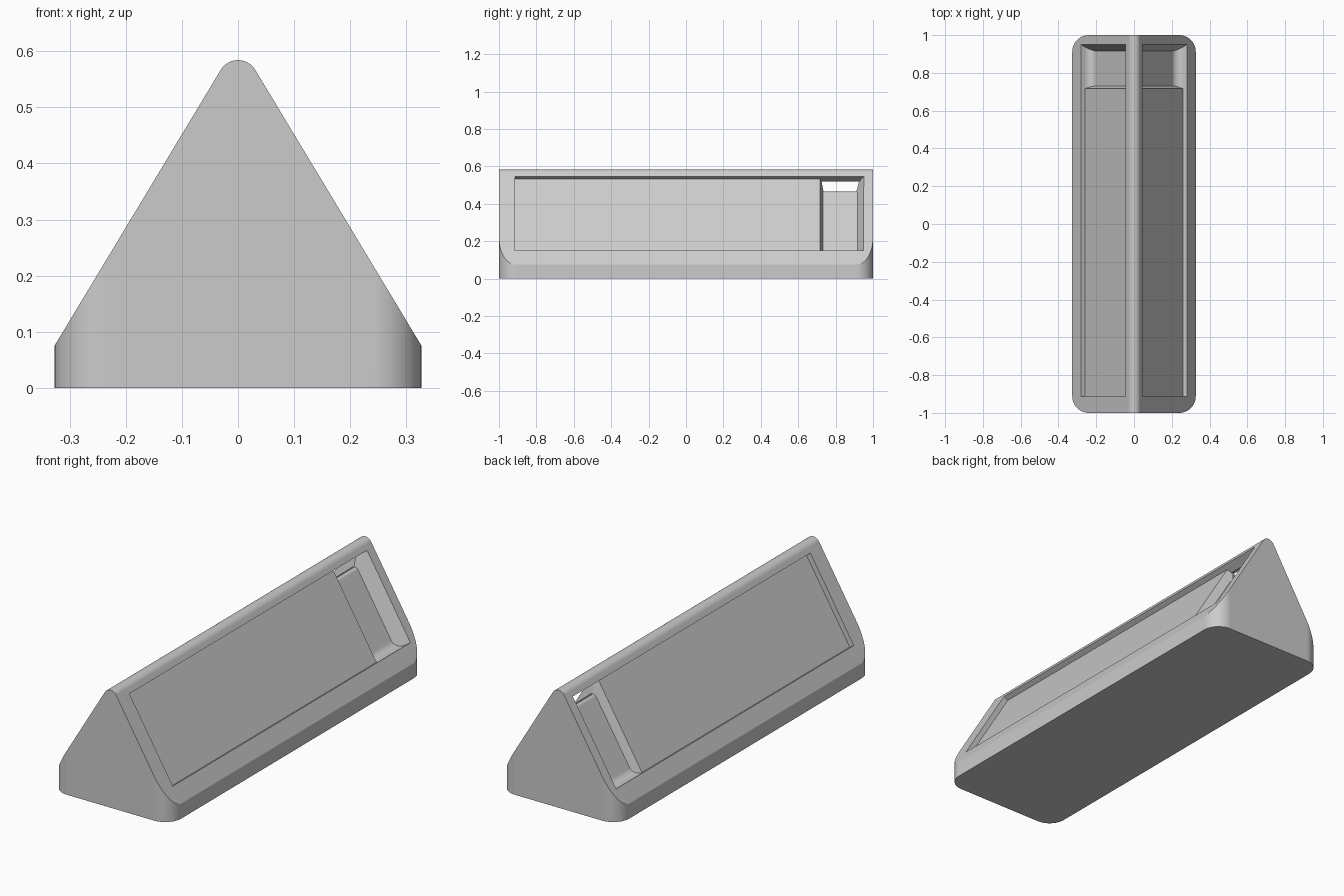
import bpy, bmesh, math

if "Cube" in bpy.data.objects:
    bpy.data.objects.remove(bpy.data.objects["Cube"], do_unlink=True)

# Main dimensions
HALF_W, EAVE, PEAK = 0.327, 0.075, 0.584
CORNER_R, CREST_R = 0.088, 0.036
ANGLE = math.radians(58.85)
CA, SA = math.cos(ANGLE), math.sin(ANGLE)
LOW, HIGH = 0.0876, 0.549          # recess limits measured up the slope
RECESS, POCKET = 0.026, 0.068      # depths below the slope
FILLET, RIDGE_R = 0.042, 0.021


def slope_point(s, depth):
    """Point on the +x side, s up the slope and depth below it."""
    return (HALF_W - s * CA - depth * SA, EAVE + s * SA - depth * CA)


def depth_of(x, z):
    return (HALF_W - x) * SA + (EAVE - z) * CA


def arc(cx, cz, r, start, end, steps):
    return [(cx + r * math.cos(start + (end - start) * i / steps),
             cz + r * math.sin(start + (end - start) * i / steps))
            for i in range(steps + 1)]


def prism(name, front, back):
    """Solid between two matching outlines."""
    bm = bmesh.new()
    a = [bm.verts.new(p) for p in front]
    b = [bm.verts.new(p) for p in back]
    bm.faces.new(a)
    bm.faces.new(b[::-1])
    for i in range(len(a)):
        j = (i + 1) % len(a)
        bm.faces.new((a[j], a[i], b[i], b[j]))
    bmesh.ops.recalc_face_normals(bm, faces=bm.faces)
    mesh = bpy.data.meshes.new(name)
    bm.to_mesh(mesh)
    bm.free()
    obj = bpy.data.objects.new(name, mesh)
    bpy.context.collection.objects.link(obj)
    return obj


def activate(obj):
    bpy.ops.object.select_all(action='DESELECT')
    obj.select_set(True)
    bpy.context.view_layer.objects.active = obj


def boolean(target, cutter, operation):
    mod = target.modifiers.new("cut", 'BOOLEAN')
    mod.operation, mod.solver, mod.object = operation, 'EXACT', cutter
    activate(target)
    bpy.ops.object.modifier_apply(modifier=mod.name)
    bpy.data.objects.remove(cutter, do_unlink=True)


# Triangular body with a rounded crest
crest_turn = math.pi / 2 - ANGLE
crest = arc(0, PEAK - CREST_R, CREST_R, crest_turn, math.pi - crest_turn, 16)
outline = [(-HALF_W, EAVE), (-HALF_W, 0), (HALF_W, 0), (HALF_W, EAVE)] + crest
body = prism("wedge_body", [(x, -1, z) for x, z in outline],
             [(x, 1, z) for x, z in outline])

# Rounded upright corners
plan = []
for k, (sx, sy) in enumerate([(1, 1), (-1, 1), (-1, -1), (1, -1)]):
    plan += arc(sx * (HALF_W - CORNER_R), sy * (1 - CORNER_R), CORNER_R,
                k * math.pi / 2, (k + 1) * math.pi / 2, 12)
boolean(body, prism("corner_cutter", [(x, y, -0.1) for x, y in plan],
                    [(x, y, 0.7) for x, y in plan]), 'INTERSECT')

# Shallow recess outline
recess = [slope_point(LOW, -0.05), slope_point(LOW, RECESS),
          slope_point(HIGH, RECESS), slope_point(HIGH, -0.05)]

# Deep pocket outline: filleted foot, sloping floor, rounded inner ridge
fx, fz = slope_point(LOW + FILLET, POCKET - FILLET)
foot = arc(fx, fz, FILLET, ANGLE - math.pi, ANGLE - math.pi * 1.5, 10)
foot = [slope_point(LOW + FILLET * (1 - math.cos(a)), POCKET - FILLET * (1 - math.sin(a)))
        for a in [i * math.pi / 20 for i in range(11)]]
apex = EAVE + HALF_W * SA / CA * 1.0 - POCKET / CA
apex = EAVE + HALF_W * math.tan(ANGLE) - POCKET / CA
ridge = arc(0, apex - RIDGE_R / CA, RIDGE_R, crest_turn, math.pi / 2, 8)
overlap = -0.002
roof_depth = (HALF_W - HIGH * CA - overlap) / SA
pocket = ([slope_point(LOW, -0.05)] + foot + ridge
          + [(overlap, ridge[-1][1]), slope_point(HIGH, roof_depth),
             slope_point(HIGH, -0.05)])

# Cut both sides; pocket end walls lean inward with depth
for side in (1, -1):
    boolean(body, prism("recess_cutter", [(side * x, -0.914, z) for x, z in recess],
                        [(side * x, 0.72, z) for x, z in recess]), 'DIFFERENCE')
    boolean(body, prism(
        "pocket_cutter",
        [(side * x, 0.707 + 0.36 * depth_of(x, z), z) for x, z in pocket],
        [(side * x, 0.95 - 0.5 * depth_of(x, z), z) for x, z in pocket]), 'DIFFERENCE')

# Plain grey finish
grey = bpy.data.materials.new("light_grey")
grey.use_nodes = True
colour = (0.6, 0.6, 0.6, 1)
grey.diffuse_color = colour
grey.node_tree.nodes["Principled BSDF"].inputs["Base Color"].default_value = colour
body.data.materials.clear()
body.data.materials.append(grey)
for face in body.data.polygons:
    face.material_index = 0

# Smooth fillets with crisp edges
activate(body)
bpy.ops.object.shade_smooth_by_angle(angle=math.radians(25))
weighted = body.modifiers.new("weighted_normals", 'WEIGHTED_NORMAL')
weighted.keep_sharp = True
